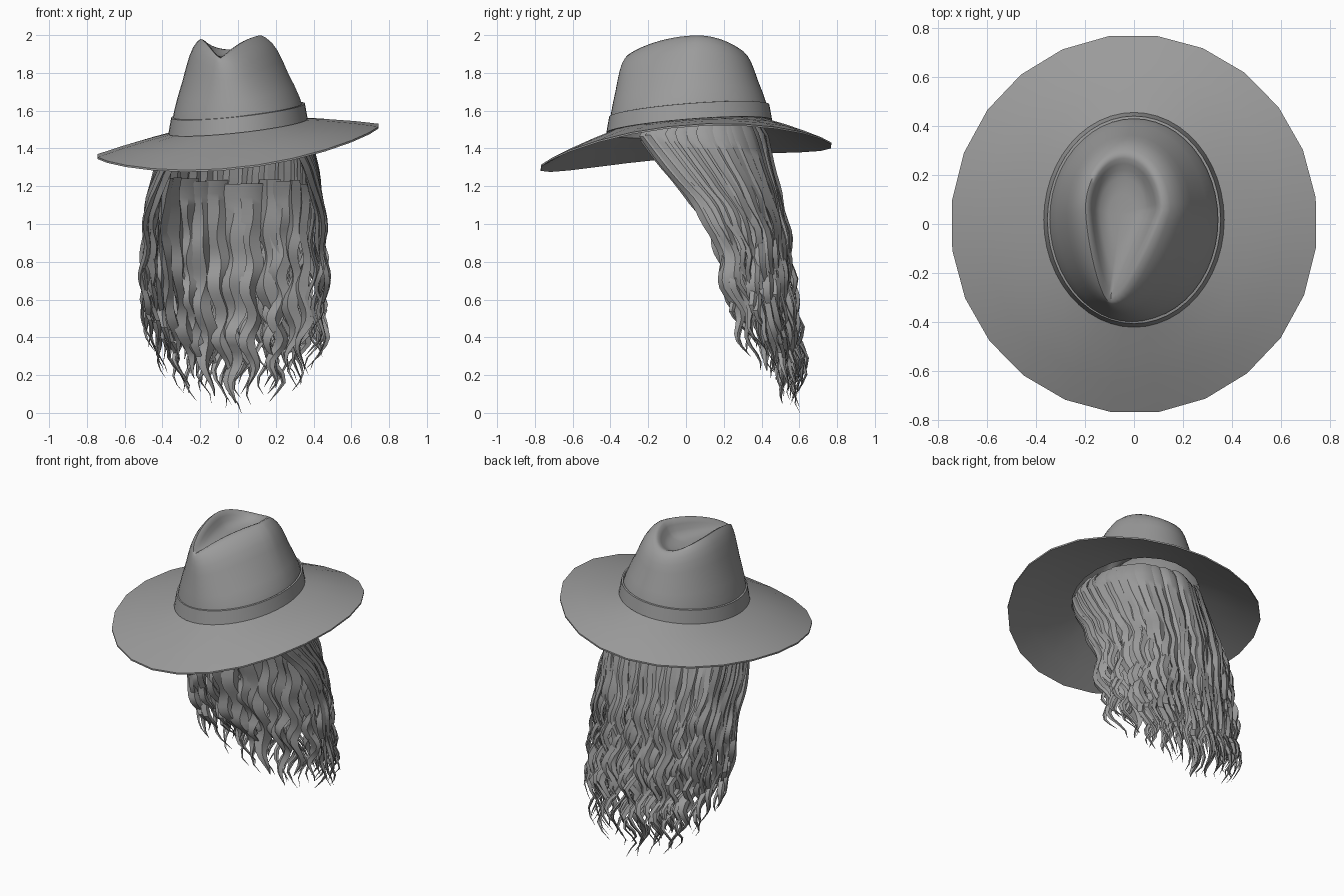
import bpy, math, random
from mathutils import Vector

if "Cube" in bpy.data.objects:
    bpy.data.objects.remove(bpy.data.objects["Cube"])

random.seed(11)

grey = bpy.data.materials.new("plain_grey")
grey.diffuse_color = (0.33, 0.33, 0.33, 1)
grey.use_nodes = True
grey.node_tree.nodes["Principled BSDF"].inputs["Base Color"].default_value = grey.diffuse_color


def skin(stacks, name, angle=40):
    """Join closed rings into tubes; each stack of rings is one tube."""
    verts, faces = [], []
    for rings, loop in stacks:
        base, n, m = len(verts), len(rings[0]), len(rings)
        for ring in rings:
            verts.extend(ring)
        for i in range(m if loop else m - 1):
            k = (i + 1) % m
            for j in range(n):
                l = (j + 1) % n
                faces.append((base + i * n + j, base + i * n + l,
                              base + k * n + l, base + k * n + j))
    mesh = bpy.data.meshes.new(name)
    mesh.from_pydata([tuple(v) for v in verts], [], faces)
    mesh.materials.append(grey)
    obj = bpy.data.objects.new(name, mesh)
    bpy.context.collection.objects.link(obj)
    bpy.ops.object.select_all(action='DESELECT')
    obj.select_set(True)
    bpy.context.view_layer.objects.active = obj
    bpy.ops.object.mode_set(mode='EDIT')
    bpy.ops.mesh.select_all(action='SELECT')
    bpy.ops.mesh.remove_doubles(threshold=0.0001)
    bpy.ops.mesh.normals_make_consistent(inside=False)
    bpy.ops.object.mode_set(mode='OBJECT')
    bpy.ops.object.shade_smooth_by_angle(angle=math.radians(angle))
    return obj


# ---- Hat: everything follows the same tilted plane ----
def tilt(x, y):
    return 0.108 * x + 0.078 * y


def base_point(t, grow=0.0, up=0.0):
    x, y = (0.355 + grow) * math.cos(t), 0.017 + (0.425 + grow) * math.sin(t)
    return Vector((x, y, 1.515 + up + tilt(x, y)))


def brim_ring(f, drop):
    ring = []
    for i in range(24):
        t = math.radians(8 + 15 * i)
        a = base_point(t)
        x, y = 0.75 * math.cos(t), 0.775 * math.sin(t)
        b = Vector((x, y, 1.402 + tilt(x, y) + 0.042 * math.cos(2 * t)))
        p = a.lerp(b, f)
        p.z += 0.006 * math.sin(math.pi * f) - drop
        ring.append(p)
    return ring


steps = [0, 0.33, 0.67, 1]
skin([([brim_ring(f, 0) for f in steps] +
       [brim_ring(f, 0.010) for f in reversed(steps)], True)], "brim")

# Crown: oval base blended into a teardrop ridge, then a sunken top
N = 48
ANGLES = [2 * math.pi * i / N for i in range(N)]


def ridge_point(t):
    s, c = math.sin(t), math.cos(t)
    y = 0.06 + (0.22 if s > 0 else 0.375) * s
    x = -0.04 + 0.15 * min(0, y - 0.06)
    x += 0.152 * c * (1 + 0.5 * min(s, 0))
    drop = 0.065 * s * s if s > 0 else 0.107 * (0.6 * s * s + 0.4 * (1 - abs(c)))
    return Vector((x, y, 1.992 + 0.06 * x - drop))


def crown_ring(u, h):
    ring = []
    for t in ANGLES:
        a, b = base_point(t), ridge_point(t)
        p = a.lerp(b, h)
        p.z = a.z + (b.z - a.z) * u
        ring.append(p)
    return ring


def dent_ring(scale, depth):
    ring = []
    for t in ANGLES:
        r = ridge_point(t)
        p = Vector((-0.055, 0.04, 1.885)).lerp(r, scale)
        p.z = r.z + (1.885 - r.z) * depth
        ring.append(p)
    return ring


wall = [(0, 0), (0.13, 0.04), (0.25, 0.11), (0.4, 0.23), (0.55, 0.37), (0.7, 0.49),
        (0.82, 0.6), (0.91, 0.72), (0.97, 0.85), (1, 0.96)]
dent = [(0.95, 0.06), (0.86, 0.3), (0.76, 0.62), (0.62, 0.86), (0.35, 1), (0, 1)]
skin([([crown_ring(*w) for w in wall] + [dent_ring(*d) for d in dent], False)],
     "crown", 60)

# Hat band: thin sleeve around the crown base
band = [(0.0, 0.0), (0.014, 0.0), (0.006, 0.045), (-0.001, 0.084), (-0.012, 0.086)]
skin([([[base_point(t, g, u) for t in ANGLES] for g, u in band], False)], "hat_band", 35)

# ---- Hair: height, half angle, x radius, centre y, y radius, centre x ----
SECTIONS = [(1.56, 125, 0.31, 0.04, 0.34, 0.01), (1.47, 130, 0.38, 0.03, 0.405, 0),
            (1.30, 115, 0.43, 0.07, 0.40, -0.01), (1.15, 105, 0.465, 0.13, 0.38, -0.02),
            (0.95, 95, 0.485, 0.20, 0.35, -0.02), (0.60, 90, 0.49, 0.255, 0.325, -0.02),
            (0.30, 90, 0.445, 0.36, 0.265, -0.01), (0.0, 90, 0.37, 0.44, 0.16, 0)]


def hair_point(a, z, inset):
    """Point on the hair shell; a = 0 at the back, +-1 at the front edges."""
    for hi, lo in zip(SECTIONS, SECTIONS[1:]):
        if z >= lo[0] - 1e-6:
            break
    f = (hi[0] - z) / (hi[0] - lo[0])
    ang, rx, cy, ry, cx = [p + (q - p) * f for p, q in zip(hi[1:], lo[1:])]
    t = math.radians(ang) * a
    inset = min(inset, ry * 0.6)
    return Vector((cx + (rx - inset) * math.sin(t), cy + (ry - inset) * math.cos(t), z))


def strand(a, top, end, half_width, inset, wave):
    rings, segs = [], 30
    phase = 4 * a + random.uniform(0, 3.0)
    length = random.uniform(0.22, 0.32)
    twist = random.uniform(-0.6, 0.6)
    drift = random.uniform(-0.05, 0.05)
    top = min(top, 1.49 + tilt(0.36 * math.sin(2.2 * a), 0.38 * math.cos(2.2 * a)))
    for i in range(segs + 1):
        t = i / segs
        z = top + (end - top) * t
        p = hair_point(a, z, inset)
        side = (hair_point(a + 0.02, z, inset) - hair_point(a - 0.02, z, inset)).normalized()
        out = Vector((-side.y, side.x, 0))
        grow = min(1, max(0, (1.3 - z) / 0.9))
        k = 2 * math.pi * z / length + phase
        p += side * (wave * grow * math.sin(k) + drift * t * t)
        p += out * wave * grow * 0.8 * math.cos(k * 0.9)
        # full for most of the length, drawn to a curled tip
        w = half_width * (1 - 0.4 * max(0, t - 0.3) / 0.7)
        w *= max(0.02, min(1, (1 - t) / 0.2)) ** 0.8
        tw = twist * (0.6 + 0.4 * t) + 0.5 * grow * math.sin(k * 0.5)
        s2 = side * math.cos(tw) + out * math.sin(tw)
        o2 = out * math.cos(tw) - side * math.sin(tw)
        thick = w * (0.3 + 0.25 * t)
        rings.append([p - s2 * w, p - o2 * thick, p + s2 * w, p + o2 * thick])
    return rings, False


def hair_layer(name, count, spread, top, end, half_width, inset, wave):
    stacks = []
    for i in range(count):
        a = spread * (2 * i / (count - 1) - 1)
        tip = end + 0.24 * a * a + random.uniform(0.02, 0.16)
        if i == count // 2:
            tip = end
        stacks.append(strand(a, top + random.uniform(-0.04, 0.0), tip,
                             half_width * random.uniform(0.75, 1.25),
                             inset + random.uniform(-0.012, 0.012), wave))
    skin(stacks, name, 35)


hair_layer("outer_hair", 35, 1.0, 1.6, 0.0, 0.037, 0.012, 0.032)
hair_layer("middle_hair", 24, 0.97, 1.6, 0.08, 0.042, 0.045, 0.032)
hair_layer("inner_hair", 11, 0.68, 1.25, 0.05, 0.068, 0.085, 0.022)
